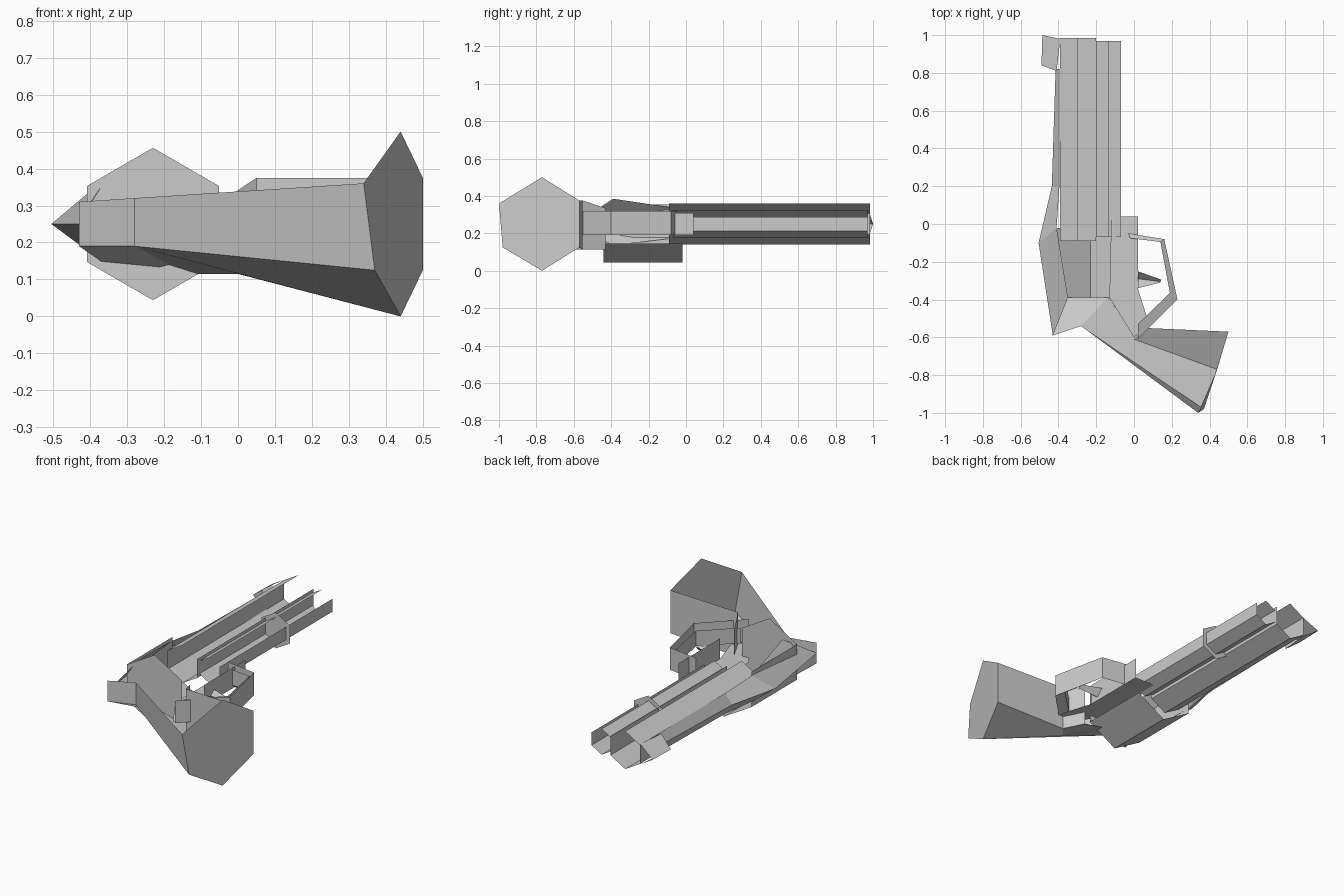
import bpy
from math import sin, cos, radians


def sheet(name, verts, faces):
    me = bpy.data.meshes.new(name)
    me.from_pydata(verts, [], faces)
    ob = bpy.data.objects.new(name, me)
    bpy.context.collection.objects.link(ob)
    return ob


def loft(name, rows, extra=()):
    """Skin open rows of equal length; extra adds cap faces by index."""
    n = len(rows[0])
    verts = [p for r in rows for p in r]
    faces = [(i*n+j, i*n+j+1, (i+1)*n+j+1, (i+1)*n+j)
             for i in range(len(rows)-1) for j in range(n-1)]
    return sheet(name, verts, faces + list(extra))


def hexagon(x, r, y, z=0.25):
    # starts at the top corner and runs round by the left side
    return [(x + r*cos(radians(90+60*k)), y, z + r*sin(radians(90+60*k)))
            for k in range(6)]


def plate(name, pts):
    return sheet(name, pts, [tuple(range(len(pts)))])


def strip(name, path, z0, z1):
    return loft(name, [[(x, y, z0), (x, y, z1)] for x, y in path])


# Open-sided barrel and the tube beneath it (upper right facet absent)
loft("barrel", [hexagon(-0.297, 0.11, -0.09), hexagon(-0.297, 0.11, 0.985)])
loft("lower_tube", [hexagon(-0.135, 0.075, -0.07), hexagon(-0.135, 0.075, 0.97)])
plate("tube_collar", hexagon(-0.135, 0.105, 0.54))

# Drum: rear cap and the left and lower sides only
a, b = hexagon(-0.23, 0.206, -0.44), hexagon(-0.23, 0.206, -0.02)
loft("drum", [a[1:5], b[1:5]])
plate("drum_cap", a)

# Top strap with a central ridge, running into the barrel rib
strap = [(0.82, -0.39, 0.305, 0.195, 0.82, -0.415),
         (0.20, -0.395, 0.31, 0.19, 0.20, -0.435),
         (-0.02, -0.41, 0.33, 0.18, -0.10, -0.505),
         (-0.39, -0.35, 0.385, 0.135, -0.59, -0.43)]
loft("top_strap", [[(x, y, zt), (xr, yr, 0.25), (x, y, zb)]
                   for y, x, zt, zb, yr, xr in strap])

# Front sight wedge
loft("front_sight", [[(-0.41, 0.81, 0.31), (-0.49, 0.84, 0.25), (-0.41, 0.81, 0.19)],
                     [(-0.39, 0.98, 0.31), (-0.485, 1.0, 0.25), (-0.39, 0.98, 0.19)]],
     [(0, 1, 2)])

# Grip: flared, open along its upper side, with a hexagonal butt
butt = [(0.34, -1.0, 0.36), (0.37, -0.98, 0.125), (0.44, -0.77, 0),
        (0.5, -0.57, 0.125), (0.5, -0.57, 0.375)]
neck = [(-0.28, -0.54, 0.32), (-0.28, -0.54, 0.19), (0.0, -0.61, 0.115),
        (0.05, -0.55, 0.115), (0.05, -0.55, 0.375)]
loft("grip", [neck, butt])
plate("butt_cap", butt + [(0.44, -0.77, 0.5)])

# Rear of the frame: back wall, lower side and front strap
plate("hammer_back", [(-0.43, -0.59, 0.31), (-0.43, -0.59, 0.19), neck[1], neck[0]])
plate("hammer_side", [(-0.43, -0.59, 0.19), (-0.43, -0.59, 0.25), (-0.35, -0.39, 0.135)])
plate("frame_side", [(-0.43, -0.59, 0.19), (-0.35, -0.39, 0.135),
                     (-0.14, -0.39, 0.115), neck[1]])
plate("frame_cheek", [neck[1], (-0.14, -0.39, 0.115), (-0.01, -0.43, 0.115),
                      neck[3], neck[2]])
plate("front_strap", [neck[3], neck[4], (-0.01, -0.43, 0.335), (-0.01, -0.43, 0.115)])

# Underframe in front of the grip
plate("underframe_side", [(-0.12, 0.04, 0.19), (0.02, 0.04, 0.19), (0.02, -0.34, 0.19),
                          (0.08, -0.53, 0.19), (0.0, -0.6, 0.19), (-0.13, -0.39, 0.19)])
strip("underframe_edge", [(0.02, 0.04), (0.02, -0.34)], 0.19, 0.31)

# Trigger guard band: outer wall, inner wall and lower edge
outer = [(-0.03, -0.05), (0.16, -0.08), (0.23, -0.40), (0.02, -0.61)]
inner = [(-0.02, -0.075), (0.14, -0.095), (0.19, -0.365), (0.02, -0.53)]
strip("guard_outer", outer, 0.19, 0.32)
strip("guard_inner", inner, 0.21, 0.30)
loft("guard_edge", [[(*p, 0.19), (*q, 0.21)] for p, q in zip(outer, inner)])

# Trigger
tip = [(0.145, -0.295, 0.25), (0.14, -0.31, 0.25)]
loft("trigger", [[(0.02, -0.25, 0.25), (0.02, -0.29, 0.21), (0.02, -0.34, 0.25)],
                 [tip[0], (0.14, -0.305, 0.23), tip[1]]])
